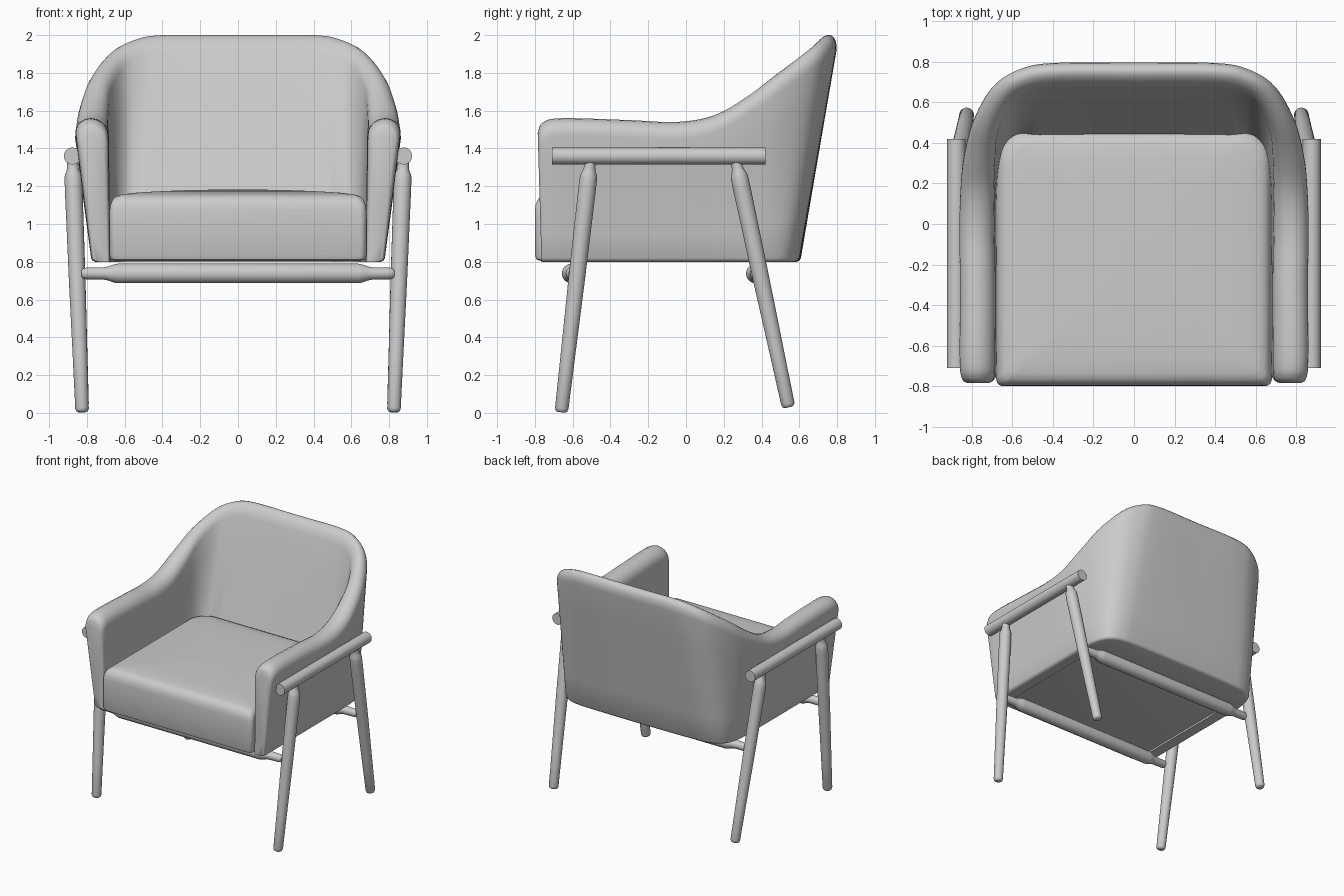
import bpy, bmesh, math
from mathutils import Vector

if "Cube" in bpy.data.objects:
    bpy.data.objects.remove(bpy.data.objects["Cube"])

GREY = bpy.data.materials.new("light grey")
GREY.diffuse_color = (0.6, 0.6, 0.6, 1)
GREY.use_nodes = True
GREY.node_tree.nodes["Principled BSDF"].inputs["Base Color"].default_value = GREY.diffuse_color


def skin(name, rings, angle=40):
    """Bridge closed rings of points, cap both ends and shade smooth."""
    bm = bmesh.new()
    loops = [[bm.verts.new(p) for p in r] for r in rings]
    n = len(loops[0])
    for a, b in zip(loops, loops[1:]):
        for i in range(n):
            j = (i + 1) % n
            bm.faces.new((a[i], a[j], b[j], b[i]))
    bm.faces.new(loops[0])
    bm.faces.new(loops[-1])
    bmesh.ops.recalc_face_normals(bm, faces=bm.faces)
    me = bpy.data.meshes.new(name)
    bm.to_mesh(me)
    bm.free()
    me.materials.append(GREY)
    me.shade_smooth()
    me.set_sharp_from_angle(angle=math.radians(angle))
    ob = bpy.data.objects.new(name, me)
    bpy.context.collection.objects.link(ob)
    return ob


def turned(name, p0, p1, profile, sides=28):
    """Turned rod from p0 to p1; profile = (distance along, radius)."""
    p0, p1 = Vector(p0), Vector(p1)
    axis = (p1 - p0).normalized()
    u = axis.orthogonal().normalized()
    v = axis.cross(u)
    ang = [2 * math.pi * i / sides for i in range(sides)]
    return skin(name, [[p0 + axis * d + (u * math.cos(a) + v * math.sin(a)) * r
                        for a in ang] for d, r in profile])


def catmull(a, b, c, d, t):
    return [0.5 * (2 * q + (r - p) * t + (2 * p - 5 * q + 4 * r - s) * t * t
                   + (3 * q - p - 3 * r + s) * t ** 3)
            for p, q, r, s in zip(a, b, c, d)]


# Shell stations, front of the arm to middle of the back:
# bottom x, y, top x, y, top height, outward angle, bottom and top thickness
STATIONS = [
    (.755, -.765, .840, -.785, 1.480, 0, .06, .13),
    (.770, -.750, .862, -.760, 1.535, 0, .09, .17),
    (.775, -.660, .872, -.660, 1.560, 0, .10, .185),
    (.775, -.300, .870, -.300, 1.550, 0, .10, .185),
    (.775, -.050, .874, -.050, 1.540, 0, .10, .185),
    (.775, .120, .868, .150, 1.575, 2, .10, .18),
    (.775, .280, .848, .330, 1.670, 9, .12, .16),
    (.765, .420, .795, .520, 1.800, 25, .16, .13),
    (.720, .530, .695, .690, 1.915, 45, .22, .115),
    (.620, .585, .565, .775, 1.975, 67, .25, .11),
    (.450, .600, .400, .808, 2.000, 88, .26, .11),
]
MIDDLE = (0, .605, 0, .81, 2.0, 90, .26, .11)
path = STATIONS + [MIDDLE] + [(-a, b, -c, d, e, 180 - f, g, h)
                              for a, b, c, d, e, f, g, h in reversed(STATIONS)]


def shell_section(st):
    bx, by, tx, ty, top, ang, tb, tt = st
    n = Vector((math.cos(math.radians(ang)), math.sin(math.radians(ang)), 0))
    z0, rim = 0.8, 0.09
    zr = top - rim

    def point(z, d, edge=0):
        f = (z - z0) / (top - z0)
        base = Vector((bx + (tx - bx) * f, by + (ty - by) * f, z))
        return base - n * (d * (tb + (tt - tb) * f) + edge)

    levels = [z0 + .02 + (zr - z0 - .02) * k / 5 for k in range(6)]
    pts = [point(z0, 0, .02), point(z0 + .006, 0, .006)]
    pts += [point(z, 0) for z in levels]
    for k in range(1, 10):
        a = math.pi * k / 10
        pts.append(point(zr + rim * math.sin(a), (1 - math.cos(a)) / 2))
    pts += [point(z, 1) for z in reversed(levels)]
    pts.append(point(z0, 1))
    return pts


rings = []
for i in range(len(path) - 1):
    quad = [path[max(0, min(len(path) - 1, i + k))] for k in (-1, 0, 1, 2)]
    rings += [shell_section(catmull(*quad, t / 6)) for t in range(6)]
rings.append(shell_section(path[-1]))
skin("back_and_arm_shell", rings, 50)


# Seat cushion: stacked rounded outlines with a crowned top
def outline(inset, scale, z, crown):
    hx, hy, cy = .68 - inset, .63 - inset, -.17
    pts = []
    for sx, sy, start, r in ((1, -1, -90, .035), (1, 1, 0, .13),
                             (-1, 1, 90, .13), (-1, -1, 180, .035)):
        for k in range(9):
            a = math.radians(start + 90 * k / 8)
            x = (sx * (hx - r) + r * math.cos(a)) * scale
            y = (sy * (hy - r) + r * math.sin(a)) * scale
            pts.append((x, cy + y, z + crown * (1 - (x / .68) ** 2)))
    return pts


layers = [(.03, 1, .805, 0), (.008, 1, .812, 0), (0, 1, .835, 0),
          (0, 1, 1.07, 0), (.004, 1, 1.10, .01), (.016, 1, 1.128, .016),
          (.035, 1, 1.145, .021), (.065, 1, 1.152, .025), (.065, .88, 1.156, .026),
          (.065, .7, 1.157, .026), (.065, .45, 1.157, .026), (.065, .15, 1.157, .026)]
skin("seat_cushion", [outline(*l) for l in layers], 50)

# Legs, tapered to a rounded foot and a narrow neck below the arm rail
for s, side in ((1, "right"), (-1, "left")):
    for name, foot, head in (("front_leg", (.825, -.66, .004), (.876, -.505, 1.345)),
                             ("back_leg", (.825, .543, .03), (.876, .262, 1.345))):
        p0 = Vector((s * foot[0], *foot[1:]))
        p1 = Vector((s * head[0], *head[1:]))
        L = (p1 - p0).length
        turned(f"{name}_{side}", p0, p1,
               [(0, .022), (.006, .031), (.02, .036), (.3, .039), (.7, .044),
                (L - .15, .047), (L - .10, .046), (L - .085, .043),
                (L - .06, .033), (L - .045, .03), (L, .029)])
    # Arm rail
    turned(f"arm_rail_{side}", (s * .877, -.71, 1.36), (s * .877, .42, 1.36),
           [(0, .045), (1.13, .045)])

# Cross stretchers under the seat with tapered tenons
half = [(0, .018), (.008, .027), (.025, .031), (.12, .033), (.14, .037),
        (.17, .048), (.19, .052)]
for name, y in (("front_stretcher", -.605), ("back_stretcher", .37)):
    turned(name, (-.828, y, .738), (.828, y, .738),
           half + [(1.656 - d, r) for d, r in reversed(half)])
